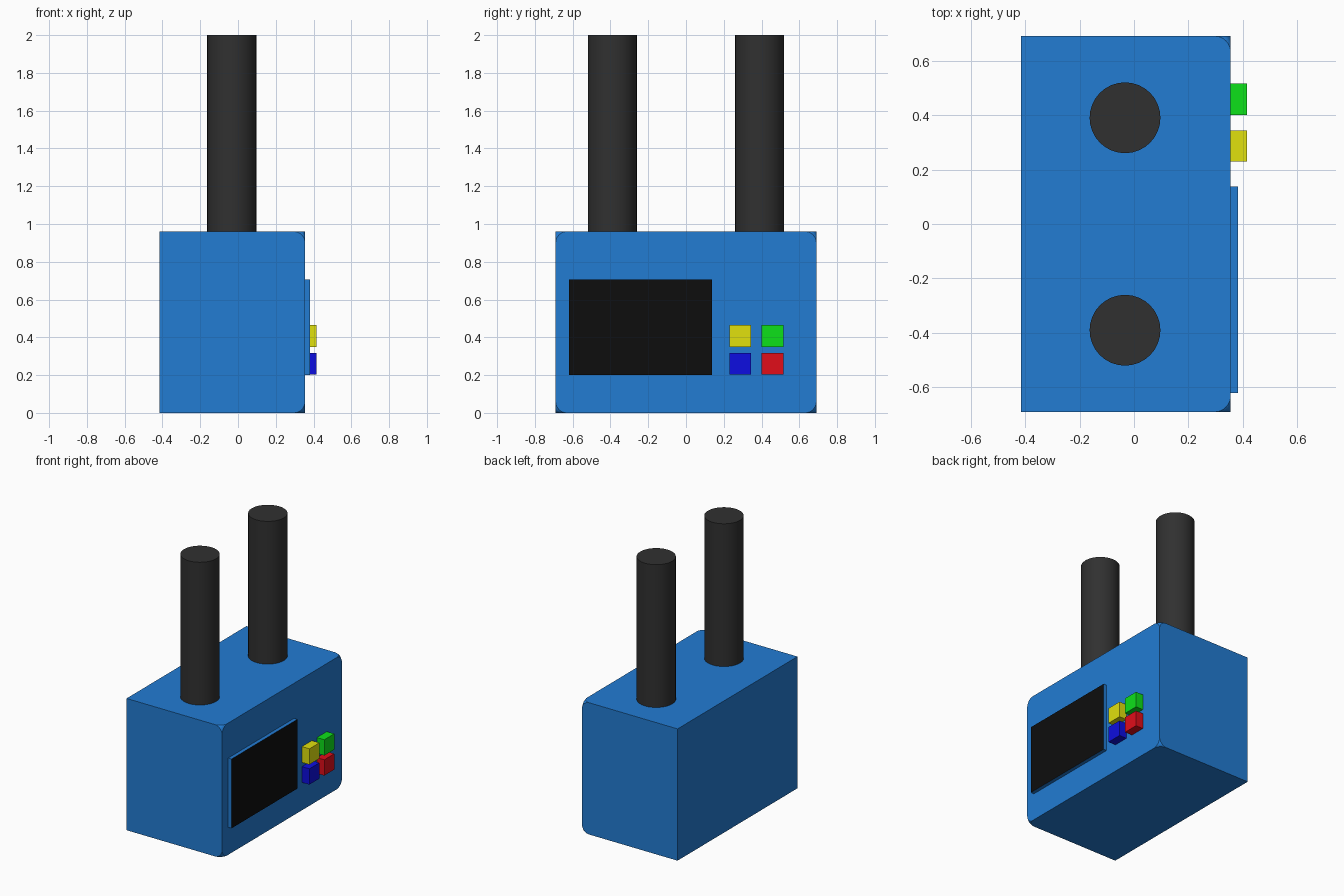
import bpy
import bmesh

if "Cube" in bpy.data.objects:
    bpy.data.objects.remove(bpy.data.objects["Cube"])


def material(name, rgb):
    m = bpy.data.materials.new(name)
    m.diffuse_color = (*rgb, 1)
    m.use_nodes = True
    m.node_tree.nodes["Principled BSDF"].inputs["Base Color"].default_value = m.diffuse_color
    return m


def box(name, lo, hi, mat):
    size = [b - a for a, b in zip(lo, hi)]
    centre = [(a + b) / 2 for a, b in zip(lo, hi)]
    bm = bmesh.new()
    bmesh.ops.create_cube(bm, size=1)
    for v in bm.verts:
        v.co = [c + s * p for c, s, p in zip(centre, size, v.co)]
    mesh = bpy.data.meshes.new(name)
    bm.to_mesh(mesh)
    bm.free()
    mesh.materials.append(mat)
    obj = bpy.data.objects.new(name, mesh)
    bpy.context.collection.objects.link(obj)
    return obj


blue = material("body_blue", (0.016, 0.2, 0.65))
dark = material("dark_grey", (0.03, 0.03, 0.03))
black = material("screen_black", (0.004, 0.004, 0.004))
FACE_X = 0.355

# Body: only the four corner points of the screen side are rounded
body = box("body", (-0.415, -0.69, 0), (FACE_X, 0.69, 0.96), blue)
bm = bmesh.new()
bm.from_mesh(body.data)
corners = [v for v in bm.verts if v.co.x > 0]
bmesh.ops.bevel(bm, geom=corners, offset=0.06, segments=8, profile=0.5,
                affect='VERTICES')
bm.to_mesh(body.data)
bm.free()

# Screen slab: blue rim, black front
screen = box("screen", (FACE_X, -0.62, 0.2), (0.382, 0.138, 0.705), blue)
screen.data.materials.append(black)
for p in screen.data.polygons:
    if p.normal.x > 0.5:
        p.material_index = 1

# Square buttons in a two by two grid
buttons = [
    ("yellow", 0, 1, (0.75, 0.75, 0.004)),
    ("green", 1, 1, (0.004, 0.75, 0.01)),
    ("blue", 0, 0, (0.004, 0.004, 0.75)),
    ("red", 1, 0, (0.75, 0.004, 0.01)),
]
for name, col, row, rgb in buttons:
    y, z = 0.229 + 0.172 * col, 0.203 + 0.146 * row
    box(name + "_button", (FACE_X, y, z), (0.415, y + 0.115, z + 0.115),
        material("button_" + name, rgb))

# Pair of upright posts on the top
for side, y in (("front", -0.39), ("back", 0.39)):
    bpy.ops.mesh.primitive_cylinder_add(vertices=32, radius=0.13, depth=1.04,
                                        location=(-0.033, y, 1.48))
    post = bpy.context.object
    post.name = side + "_post"
    post.data.materials.append(dark)
    bpy.ops.object.shade_smooth_by_angle()
